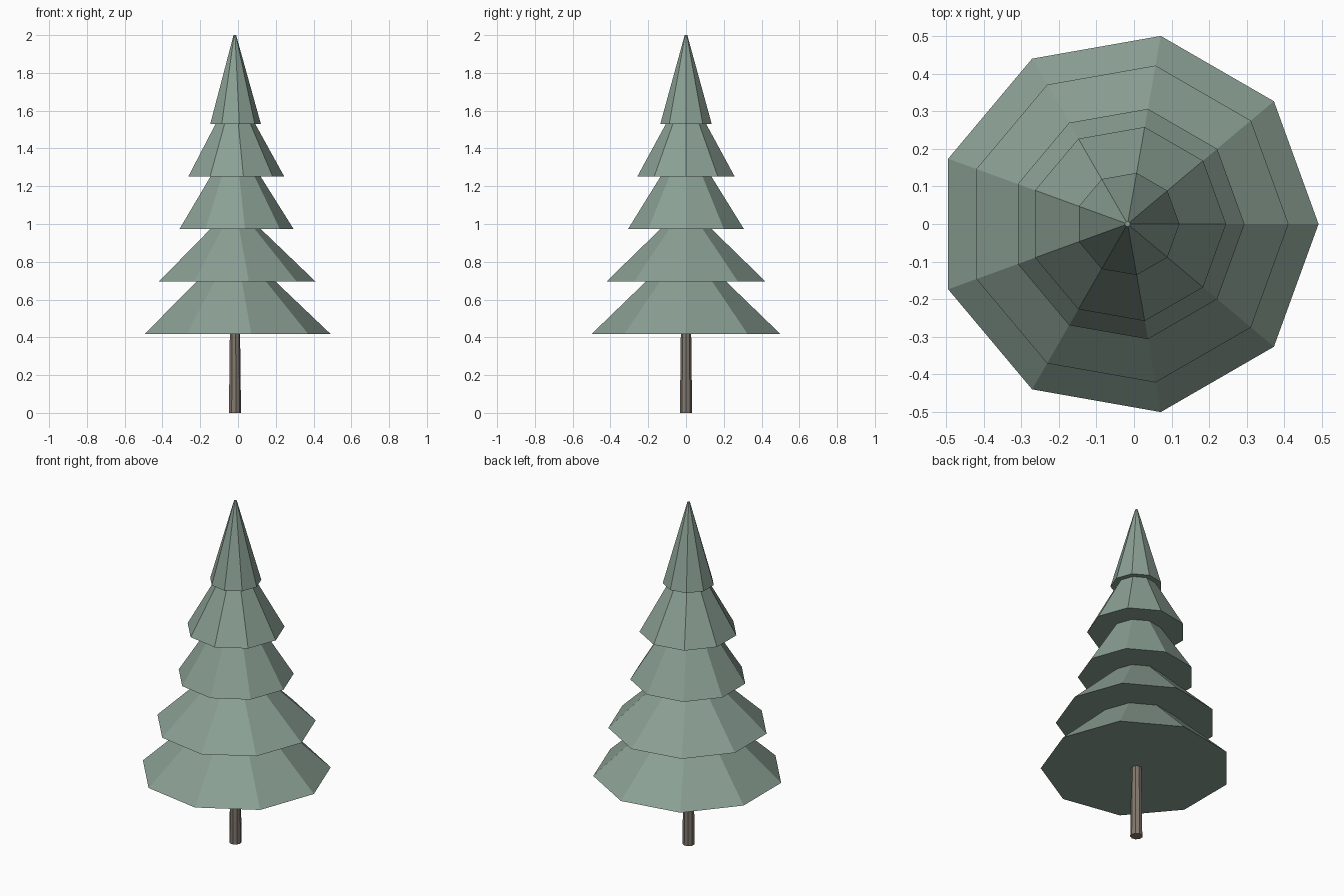
import bpy, bmesh, math

if "Cube" in bpy.data.objects:
    bpy.data.objects.remove(bpy.data.objects["Cube"])

SIDES = 9
AXIS_X = -0.017  # nine-sided ring is off-centre in its bounding box


def material(name, rgb):
    m = bpy.data.materials.new(name)
    m.diffuse_color = (*rgb, 1)
    m.use_nodes = True
    m.node_tree.nodes["Principled BSDF"].inputs["Base Color"].default_value = m.diffuse_color
    return m


def lathe(name, profile, mat):
    """Closed nine-sided solid from (radius, height) pairs, first corner on +x."""
    bm = bmesh.new()
    rings = [[bm.verts.new((AXIS_X + r * math.cos(i * math.tau / SIDES),
                            r * math.sin(i * math.tau / SIDES), z))
              for i in range(SIDES)] for r, z in profile]
    for low, high in zip(rings, rings[1:]):
        for i in range(SIDES):
            j = (i + 1) % SIDES
            bm.faces.new((low[i], low[j], high[j], high[i]))
    bm.faces.new(rings[0][::-1])
    bm.faces.new(rings[-1])
    mesh = bpy.data.meshes.new(name)
    bm.to_mesh(mesh)
    bm.free()
    mesh.materials.append(mat)
    obj = bpy.data.objects.new(name, mesh)
    bpy.context.collection.objects.link(obj)


green = material("needle green", (0.258, 0.352, 0.296))
brown = material("bark brown", (0.223, 0.188, 0.156))

# Trunk
lathe("trunk", [(0.033, 0), (0.028, 0.417)], brown)

# Foliage: one stepped profile, each tier (bottom radius, top radius, bottom height)
tiers = [(0.508, 0.216, 0.417), (0.428, 0.137, 0.695), (0.311, 0.137, 0.974),
         (0.262, 0.108, 1.251), (0.138, 0.007, 1.530)]
tops = [t[2] for t in tiers[1:]] + [2.0]
profile = []
for (r_low, r_high, z), z_top in zip(tiers, tops):
    profile += [(r_low, z), (r_high, z_top)]
lathe("foliage", profile, green)
